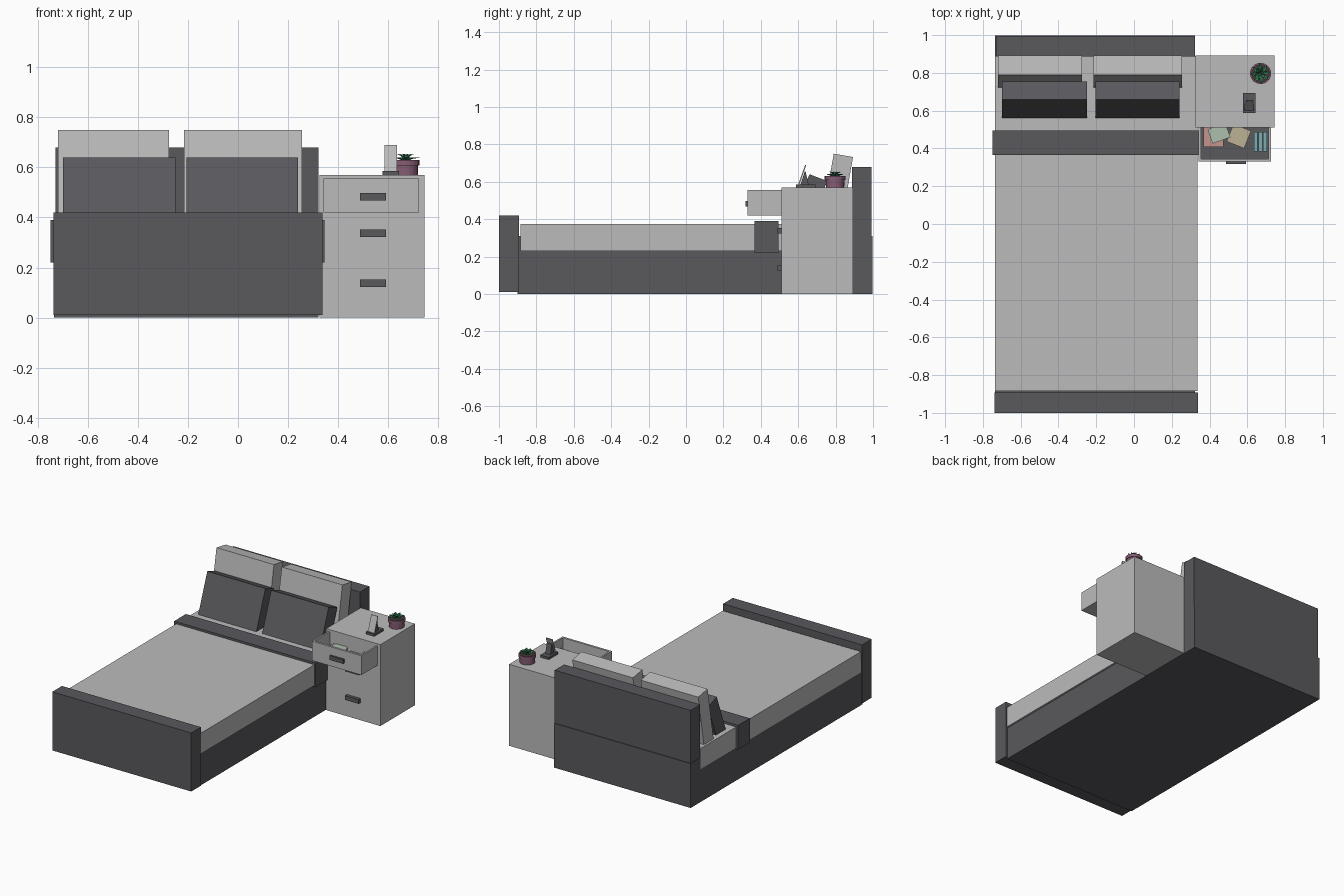
import bpy, bmesh
from math import sin, cos, pi, radians
from mathutils import Vector

if "Cube" in bpy.data.objects:
    bpy.data.objects.remove(bpy.data.objects["Cube"])


def material(name, r, g, b):
    m = bpy.data.materials.new(name)
    m.diffuse_color = (r, g, b, 1)
    m.use_nodes = True
    m.node_tree.nodes["Principled BSDF"].inputs["Base Color"].default_value = m.diffuse_color
    return m


DARK = material("dark_fabric", 0.10, 0.10, 0.11)
LIGHT = material("light_fabric", 0.50, 0.50, 0.50)
MAUVE = material("mauve_pot", 0.24, 0.11, 0.18)
SOIL = material("soil", 0.06, 0.04, 0.03)
GREEN = material("leaf_green", 0.05, 0.28, 0.13)
PINK = material("pink_paper", 0.55, 0.30, 0.27)
SAGE = material("sage_paper", 0.42, 0.52, 0.42)
BEIGE = material("beige_paper", 0.50, 0.44, 0.30)
TEAL = material("teal_book", 0.20, 0.42, 0.45)


def finish(name, bm, mat):
    bmesh.ops.recalc_face_normals(bm, faces=bm.faces)
    me = bpy.data.meshes.new(name)
    bm.to_mesh(me)
    bm.free()
    ob = bpy.data.objects.new(name, me)
    bpy.context.collection.objects.link(ob)
    me.materials.append(mat)
    return ob


def box(name, x, y, z, mat, turn=0):
    """Box from (min, max) pairs, optionally turned about z through its centre."""
    bm = bmesh.new()
    bmesh.ops.create_cube(bm, size=1)
    bmesh.ops.scale(bm, vec=(x[1] - x[0], y[1] - y[0], z[1] - z[0]), verts=bm.verts)
    ob = finish(name, bm, mat)
    ob.location = [(a + b) / 2 for a, b in (x, y, z)]
    ob.rotation_euler.z = radians(turn)
    return ob


def extrude_x(name, x, profile, mat):
    """Side profile in (y, z) extruded across x."""
    bm = bmesh.new()
    f = bm.faces.new([bm.verts.new((x[0], y, z)) for y, z in profile])
    r = bmesh.ops.extrude_face_region(bm, geom=[f])
    moved = [v for v in r["geom"] if isinstance(v, bmesh.types.BMVert)]
    bmesh.ops.translate(bm, vec=(x[1] - x[0], 0, 0), verts=moved)
    return finish(name, bm, mat)


def lathe(name, centre, profile, mat, sides=20):
    """Closed (radius, z) profile spun round a vertical axis."""
    bm = bmesh.new()
    vs = [bm.verts.new((r, 0, z)) for r, z in profile]
    es = [bm.edges.new(p) for p in zip(vs, vs[1:])]
    bmesh.ops.spin(bm, geom=vs + es, cent=(0, 0, 0), axis=(0, 0, 1),
                   angle=2 * pi, steps=sides)
    bmesh.ops.remove_doubles(bm, verts=bm.verts, dist=1e-5)
    ob = finish(name, bm, mat)
    ob.location = centre
    return ob


# Bed
box("bed_base", (-0.735, 0.322), (-0.90, 0.998), (0, 0.23), DARK)
box("base_head_panel", (-0.735, 0.322), (0.89, 0.998), (0.23, 0.31), DARK)
box("base_foot_panel", (-0.735, 0.322), (-0.90, -0.885), (0.23, 0.31), DARK)
box("headboard", (-0.73, 0.322), (0.888, 0.993), (0.31, 0.68), DARK)
box("footboard", (-0.738, 0.338), (-1.0, -0.893), (0.01, 0.42), DARK)
box("mattress", (-0.735, 0.335), (-0.885, 0.89), (0.23, 0.375), LIGHT)
box("folded_blanket", (-0.75, 0.345), (0.365, 0.495), (0.22, 0.39), DARK)

# Pillows leaning on the headboard
back = [(0.722, 0.365), (0.79, 0.75), (0.893, 0.732), (0.826, 0.35)]
front = [(0.56, 0.375), (0.66, 0.64), (0.755, 0.604), (0.655, 0.34)]
for side, xb, xf in (("left", (-0.72, -0.275), (-0.70, -0.25)),
                     ("right", (-0.215, 0.255), (-0.205, 0.24))):
    extrude_x(side + "_back_pillow", xb, back, LIGHT)
    extrude_x(side + "_front_pillow", xf, front, DARK)

# Nightstand with the top drawer open
box("nightstand", (0.325, 0.745), (0.51, 0.893), (0, 0.57), LIGHT)
box("drawer_front", (0.342, 0.724), (0.33, 0.345), (0.42, 0.555), LIGHT)
box("drawer_floor", (0.342, 0.724), (0.345, 0.515), (0.42, 0.432), LIGHT)
for side, x in (("left", (0.342, 0.354)), ("right", (0.712, 0.724))):
    box(side + "_drawer_side", x, (0.345, 0.515), (0.432, 0.555), LIGHT)
for name, y, z in (("top", 0.33, 0.483), ("middle", 0.51, 0.338), ("bottom", 0.51, 0.138)):
    depth = 0.013 if name == "top" else 0.022
    box(name + "_handle", (0.487, 0.592), (y - depth, y), (z - 0.015, z + 0.015), DARK)

# Drawer contents
box("drawer_liner", (0.354, 0.712), (0.345, 0.512), (0.432, 0.435), DARK)
box("pink_sheet", (0.368, 0.475), (0.408, 0.512), (0.435, 0.47), PINK)
box("sage_sheet", (0.40, 0.50), (0.44, 0.52), (0.47, 0.485), SAGE, 20)
box("beige_sheet", (0.505, 0.605), (0.415, 0.515), (0.435, 0.465), BEIGE, -22)
for i in range(3):
    box("book_%d" % (i + 1), (0.635 + i * 0.024, 0.655 + i * 0.024), (0.385, 0.488),
        (0.435, 0.50), TEAL)

# Phone on its stand
box("phone_stand_base", (0.578, 0.643), (0.588, 0.693), (0.57, 0.586), DARK)
extrude_x("phone_stand_support", (0.592, 0.63),
          [(0.612, 0.586), (0.635, 0.655), (0.64, 0.653), (0.655, 0.586)], DARK)
extrude_x("phone", (0.586, 0.636),
          [(0.600, 0.586), (0.637, 0.69), (0.643, 0.688), (0.606, 0.584)], LIGHT)

# Potted plant
spot = (0.67, 0.797, 0.57)
lathe("plant_pot", spot, [(0, 0), (0.049, 0), (0.050, 0.038), (0.056, 0.038),
                          (0.056, 0.06), (0.047, 0.06), (0.047, 0.05)], MAUVE)
lathe("pot_soil", spot, [(0, 0.051), (0.048, 0.051)], SOIL)
bm = bmesh.new()
for count, reach, lift, wide in ((8, 0.056, 0.015, 0.011), (6, 0.035, 0.03, 0.009)):
    for i in range(count):
        a = 2 * pi * (i + lift * 10) / count
        out, across = Vector((cos(a), sin(a), 0)), Vector((-sin(a), cos(a), 0))
        up = Vector((0, 0, 1))
        root, tip = bm.verts.new(out * 0.004), bm.verts.new(out * reach + up * lift)
        mid = out * reach * 0.55 + up * (lift * 0.7 + 0.006)
        keel = bm.verts.new(mid - up * 0.005)
        for s in (-1, 1):
            edge = bm.verts.new(mid + across * wide * s)
            bm.faces.new((root, edge, keel))
            bm.faces.new((keel, edge, tip))
leaves = finish("plant_leaves", bm, GREEN)
leaves.location = (0.67, 0.797, 0.624)
